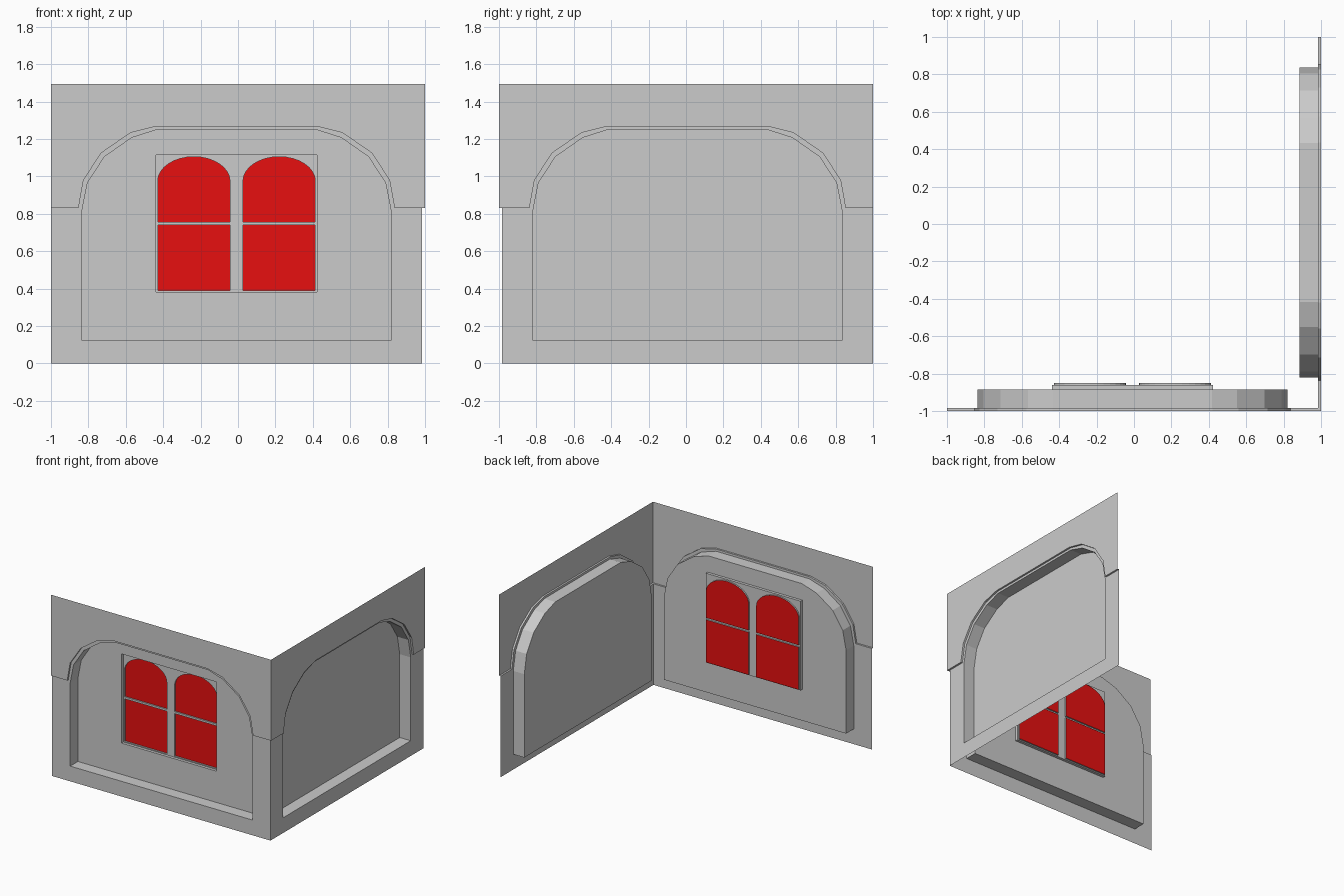
import bpy, bmesh, math

cube = bpy.data.objects.get("Cube")
if cube:
    bpy.data.objects.remove(cube, do_unlink=True)


def material(name, color):
    mat = bpy.data.materials.new(name)
    mat.use_nodes = True
    mat.diffuse_color = color
    mat.node_tree.nodes["Principled BSDF"].inputs["Base Color"].default_value = color
    return mat


grey = material("plaster_grey", (0.6, 0.6, 0.6, 1))
red = material("window_red", (0.8, 0.005, 0.005, 1))

# Distances of the stepped surfaces from the centre
UPPER, LOWER, NICHE, FRAME, PANE = 1.0, 0.985, 0.885, 0.862, 0.85
TOP, LEDGE, CX = 1.495, 0.83, -0.008


# Wall coordinates: a runs towards the shared corner, z up, d outwards
def front(a, z, d):
    return (a, -d, z)


def side(a, z, d):
    return (d, -a, z)


def fill(bm, place, d, *loops):
    """Flat sheet bounded by the first loop, with the other loops as holes."""
    edges = []
    for loop in loops:
        verts = [bm.verts.new(place(a, z, d)) for a, z in loop]
        edges += [bm.edges.new((v, verts[i - 1])) for i, v in enumerate(verts)]
    bmesh.ops.triangle_fill(bm, edges=edges, use_beauty=True, use_dissolve=False)


def strip(bm, place, path0, d0, path1, d1, closed=True):
    """Band joining two matching paths at different depths."""
    r0 = [bm.verts.new(place(a, z, d0)) for a, z in path0]
    r1 = [bm.verts.new(place(a, z, d1)) for a, z in path1]
    for i in range(0 if closed else 1, len(r0)):
        bm.faces.new((r0[i - 1], r0[i], r1[i], r1[i - 1]))


def finish(bm, name, mat):
    bmesh.ops.remove_doubles(bm, verts=bm.verts, dist=0.0005)
    bmesh.ops.recalc_face_normals(bm, faces=bm.faces)
    mesh = bpy.data.meshes.new(name)
    bm.to_mesh(mesh)
    bm.free()
    mesh.materials.append(mat)
    obj = bpy.data.objects.new(name, mesh)
    bpy.context.collection.objects.link(obj)


def symmetric(half):
    """Left to right arch from its right half, listed bottom to top."""
    return [(CX - a, z) for a, z in half] + [(CX + a, z) for a, z in reversed(half)]


def rect(x0, x1, z0, z1):
    return [(x0, z0), (x0, z1), (x1, z1), (x1, z0)]


niche = symmetric([(0.8275, 0.125), (0.8275, 0.81), (0.797, 0.965),
                   (0.706, 1.105), (0.56, 1.207), (0.425, 1.25)])
trim = symmetric([(0.845, LEDGE), (0.818, 0.981), (0.722, 1.126),
                  (0.567, 1.233), (0.428, 1.268)])
opening = rect(CX - 0.43, CX + 0.43, 0.382, 1.115)


def wall(name, place, holes):
    bm = bmesh.new()
    step_out = [(-1, LEDGE)] + trim + [(UPPER, LEDGE)]
    step_in = [(-1, LEDGE)] + trim + [(LOWER, LEDGE)]
    # Raised upper sheet, its stepped edge, lower sheet and arched niche
    fill(bm, place, UPPER, step_out + [(UPPER, TOP), (-1, TOP)])
    strip(bm, place, step_out, UPPER, step_in, LOWER, closed=False)
    fill(bm, place, LOWER, step_in + [(LOWER, 0), (-1, 0)], niche)
    strip(bm, place, niche, LOWER, niche, NICHE)
    fill(bm, place, NICHE, niche, *holes)
    finish(bm, name, grey)


wall("front_wall", front, [opening])
wall("side_wall", side, [])

# Window panes: arched upper and square lower on each side
panes = []
for sign in (-1, 1):
    c, w = CX + sign * 0.228, 0.193
    panes.append(rect(c - w, c + w, 0.39, 0.74))
    arch = [(c + w * math.cos(t), 0.975 + 0.13 * math.sin(t))
            for t in (math.pi * i / 16 for i in range(17))]
    panes.append([(c - w, 0.756), (c + w, 0.756)] + arch)

bm = bmesh.new()
strip(bm, front, opening, NICHE, opening, FRAME)
fill(bm, front, FRAME, opening, *panes)
for pane in panes:
    strip(bm, front, pane, FRAME, pane, PANE)
finish(bm, "window_frame", grey)

bm = bmesh.new()
for pane in panes:
    fill(bm, front, PANE, pane)
finish(bm, "window_panes", red)
